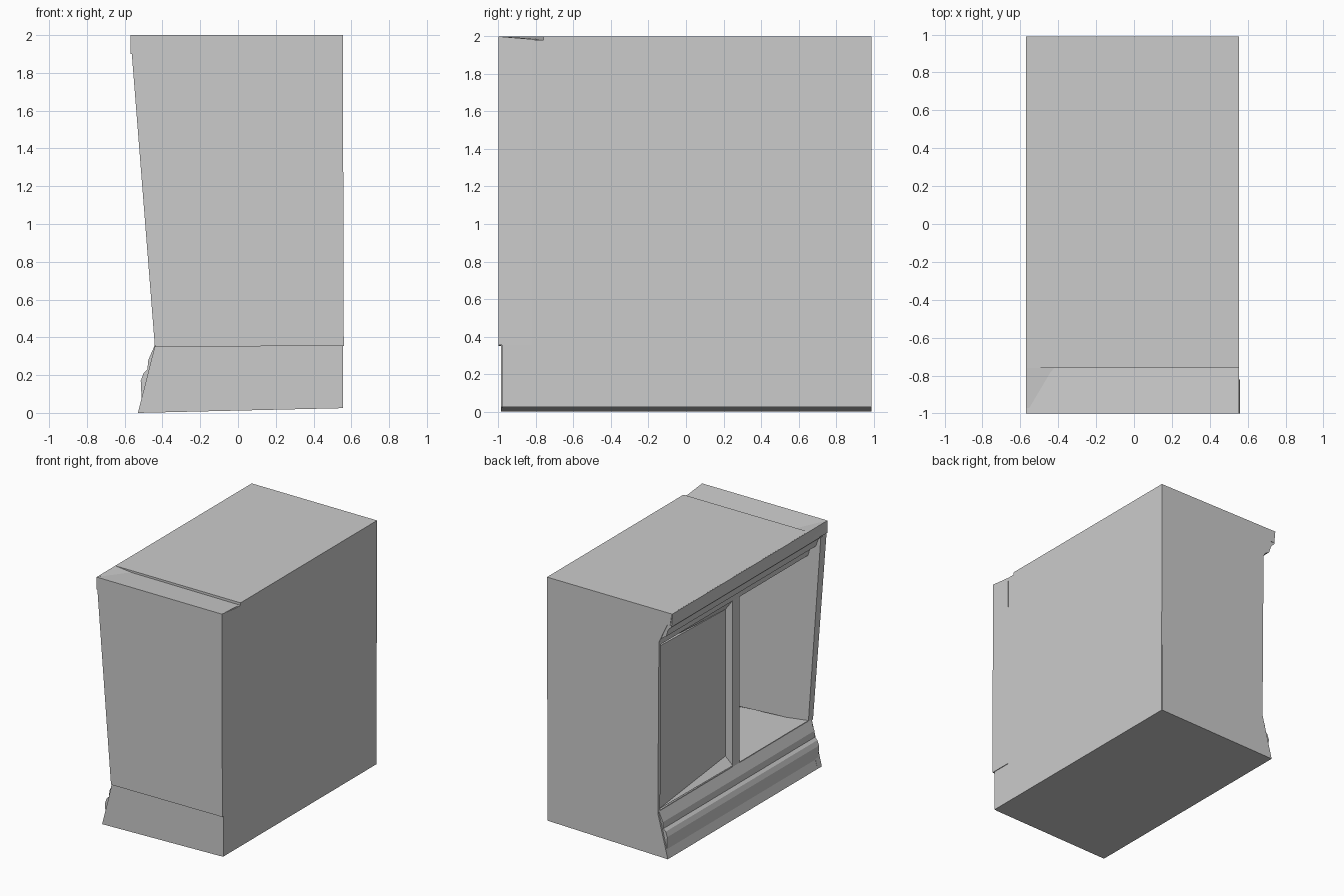
import bpy, bmesh


def make_object(name, verts, faces):
    mesh = bpy.data.meshes.new(name)
    mesh.from_pydata(verts, [], faces)
    bm = bmesh.new()
    bm.from_mesh(mesh)
    bmesh.ops.recalc_face_normals(bm, faces=bm.faces)
    bm.to_mesh(mesh)
    bm.free()
    obj = bpy.data.objects.new(name, mesh)
    bpy.context.collection.objects.link(obj)
    return obj


def loft(name, start, end):
    """Closed solid between two matching outlines."""
    n = len(start)
    faces = [tuple(range(n)), tuple(range(n, 2 * n))]
    faces += [(i, (i + 1) % n, n + (i + 1) % n, n + i) for i in range(n)]
    return make_object(name, start + end, faces)


def prism(name, profile, y0, y1):
    """Extrude an (x, z) profile along y."""
    return loft(name, [(x, y0, z) for x, z in profile],
                [(x, y1, z) for x, z in profile])


def box(name, x0, x1, y0, y1, z0, z1):
    return prism(name, [(x0, z0), (x1, z0), (x1, z1), (x0, z1)], y0, y1)


# Front side panel, leaning outwards towards the top
loft("front_panel",
     [(-0.44, -1, 0.35), (0.56, -1, 0.355), (0.555, -1, 2), (-0.57, -1, 2)],
     [(-0.44, -0.94, 0.35), (0.56, -0.82, 0.355),
      (0.555, -0.82, 1.98), (-0.56, -0.94, 1.99)])
prism("front_base", [(-0.53, 0), (0.54, 0.025), (0.54, 0.36), (-0.44, 0.355)],
      -0.985, -0.93)

# Rear side panel, notched for the plinth and crown
prism("rear_panel",
      [(-0.53, 0), (0.55, 0.025), (0.555, 2), (-0.57, 2),
       (-0.45, 1.74), (-0.44, 0.35)], 0.96, 0.99)

# Long closed wall, top and bottom boards
box("long_wall", 0.50, 0.555, -0.98, 0.985, 0.025, 1.98)
prism("top_board", [(-0.55, 1.9), (0.555, 1.9), (0.555, 2), (-0.565, 2)],
      -0.76, 0.99)
loft("top_front_board",
     [(-0.57, -1, 1.9), (0.555, -1, 1.9), (0.555, -1, 2), (-0.57, -1, 2)],
     [(-0.56, -0.76, 1.9), (0.545, -0.76, 1.9),
      (0.545, -0.76, 1.98), (-0.565, -0.76, 1.985)])
prism("bottom_board", [(-0.53, 0), (0.55, 0.025), (0.55, 0.06), (-0.5, 0.06)],
      -0.98, 0.99)

# Moulded plinth along the open side
prism("plinth_moulding",
      [(-0.53, 0), (-0.51, 0.07), (-0.515, 0.17), (-0.50, 0.21),
       (-0.48, 0.23), (-0.475, 0.28), (-0.44, 0.36), (-0.40, 0.36),
       (-0.40, 0.03)], -0.97, 0.975)

# Crown moulding along the open side
prism("crown_moulding",
      [(-0.57, 2), (-0.56, 1.89), (-0.53, 1.86), (-0.51, 1.80),
       (-0.46, 1.77), (-0.445, 1.71), (-0.38, 1.71), (-0.38, 1.98)],
      -0.97, 0.985)

# Interior floor sinks towards the back, ceiling closes the bay
prism("bay_floor", [(-0.44, 0.365), (0.52, 0.29), (0.52, 0.25), (-0.43, 0.32)],
      -0.95, 0.97)
box("bay_ceiling", -0.44, 0.52, -0.95, 0.97, 1.71, 1.75)

# Central divider between the two bays
box("divider", -0.44, 0.52, -0.06, 0.03, 0.3, 1.73)

# Slanted panel closing the rear bay, with sloping reveals
outer = [(-0.43, 0.97, 0.37), (-0.375, 0.03, 0.43),
         (-0.375, 0.03, 1.62), (-0.43, 0.97, 1.69)]
loft("bay_door", outer, [(x + 0.04, y, z) for x, y, z in outer])
for name, z_edge, z_post, z_door in (("door_sill", 0.37, 0.37, 0.43),
                                     ("door_head", 1.71, 1.71, 1.62)):
    make_object(name,
                [(-0.43, 0.97, z_edge), (-0.44, 0.03, z_post),
                 (-0.375, 0.03, z_door)], [(0, 1, 2)])
